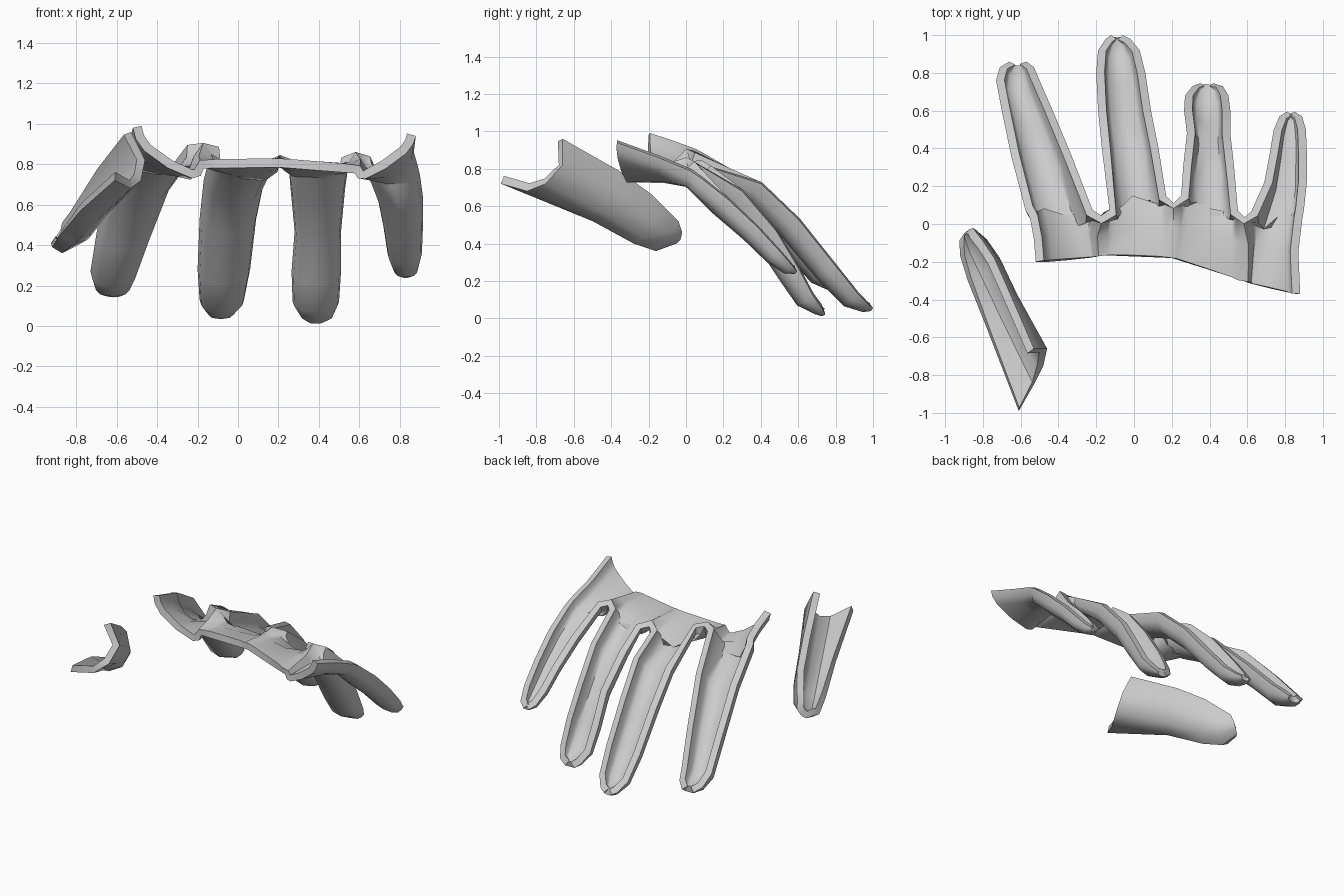
import bpy, bmesh, math
from mathutils import Vector

# U-shaped cross-section: (position across, share of depth)
U = [(0, 0), (.04, .45), (.16, .82), (.5, 1), (.84, .82), (.96, .45), (1, 0)]


def add_grid(bm, rows):
    grid = [[bm.verts.new(p) for p in r] for r in rows]
    for a, b in zip(grid, grid[1:]):
        for i in range(len(a) - 1):
            bm.faces.new((a[i], a[i + 1], b[i + 1], b[i]))


def trough(bm, stations):
    """Sweep the U section between left and right rim points."""
    st = [(Vector(l), Vector(r), d) for l, r, d in stations]
    mid = [(l + r) / 2 for l, r, d in st]
    rows = []
    for i, (l, r, d) in enumerate(st):
        t = mid[min(i + 1, len(st) - 1)] - mid[max(i - 1, 0)]
        n = Vector((0, t.z, -t.y)).normalized()
        rows.append([l.lerp(r, u) + n * d * k for u, k in U])
    add_grid(bm, rows)


def finish(bm, name, thickness):
    bmesh.ops.remove_doubles(bm, verts=bm.verts, dist=.0005)
    me = bpy.data.meshes.new(name)
    bm.to_mesh(me)
    bm.free()
    ob = bpy.data.objects.new(name, me)
    bpy.context.collection.objects.link(ob)
    m = ob.modifiers.new("Shell", 'SOLIDIFY')
    m.thickness, m.offset = thickness, 1
    bpy.ops.object.select_all(action='DESELECT')
    ob.select_set(True)
    bpy.context.view_layer.objects.active = ob
    bpy.ops.object.modifier_apply(modifier="Shell")
    bpy.ops.object.shade_smooth_by_angle(angle=math.radians(48))


# Palm strip boundaries: back, middle and web rows at each column border
back = [(-.52, -.2, .98), (-.17, -.165, .78), (.2, -.18, .785), (.58, -.3, .755), (.88, -.37, .94)]
middle = [(-.53, -.08, .94), (-.18, -.05, .80), (.21, -.02, .79), (.59, -.1, .785), (.87, -.15, .86)]
web = [(-.55, .03, .90), (-.175, .045, .89), (.21, .11, .81), (.585, .035, .83), (.89, .02, .79)]
palm_depth = [(.1, .12, .15), (0, .04, .12), (0, .03, .09), (.07, .09, .11)]

# Rim points just past the webs
roots = [((-.575, .075, .88), (-.22, .075, .88)), ((-.13, .075, .88), (.17, .15, .80)),
         ((.25, .15, .80), (.55, .07, .82)), ((.62, .065, .82), (.90, .08, .75))]

# Finger stations: left x, right x, y, rim z, depth
fingers = [
    [(-.65, -.33, .36, .72, .14), (-.70, -.43, .6, .46, .13), (-.73, -.50, .76, .27, .12),
     (-.71, -.53, .83, .2, .08), (-.66, -.57, .86, .16, .03)],
    [(-.17, .13, .4, .72, .13), (-.19, .09, .6, .53, .13), (-.20, .06, .8, .28, .12),
     (-.19, .03, .92, .13, .1), (-.15, -.02, .98, .07, .05), (-.12, -.06, 1, .055, .02)],
    [(.26, .53, .3, .68, .13), (.28, .51, .48, .47, .13), (.265, .51, .6, .27, .12),
     (.27, .50, .68, .12, .1), (.31, .47, .73, .05, .05), (.35, .42, .745, .02, .02)],
    [(.69, .915, .22, .64, .11), (.72, .915, .38, .49, .1), (.74, .91, .5, .36, .09),
     (.77, .89, .57, .28, .06), (.81, .85, .595, .25, .02)],
]

# Palm strip with four finger troughs
bm = bmesh.new()
for i, f in enumerate(fingers):
    st = [(row[i], row[i + 1], d) for row, d in zip((back, middle, web), palm_depth[i])]
    st.append((*roots[i], palm_depth[i][2]))
    st += [((xl, y, z), (xr, y, z), d) for xl, xr, y, z, d in f]
    trough(bm, st)
finish(bm, "palm_and_fingers", .045)

# Separate thumb trough
bm = bmesh.new()
add_grid(bm, [
    [(-.61, -.99, .72), (-.53, -.85, .68), (-.48, -.75, .72), (-.46, -.66, .82), (-.53, -.66, .96)],
    [(-.78, -.55, .57), (-.70, -.50, .52), (-.64, -.43, .56), (-.62, -.37, .67), (-.66, -.36, .79)],
    [(-.88, -.30, .45), (-.81, -.28, .40), (-.74, -.23, .43), (-.71, -.18, .53), (-.74, -.18, .66)],
    [(-.92, -.17, .39), (-.87, -.16, .36), (-.81, -.12, .39), (-.78, -.08, .46), (-.80, -.09, .57)],
    [(-.925, -.09, .41), (-.90, -.05, .40), (-.875, -.03, .42), (-.85, -.02, .46), (-.84, -.04, .52)],
])
finish(bm, "thumb", .045)
